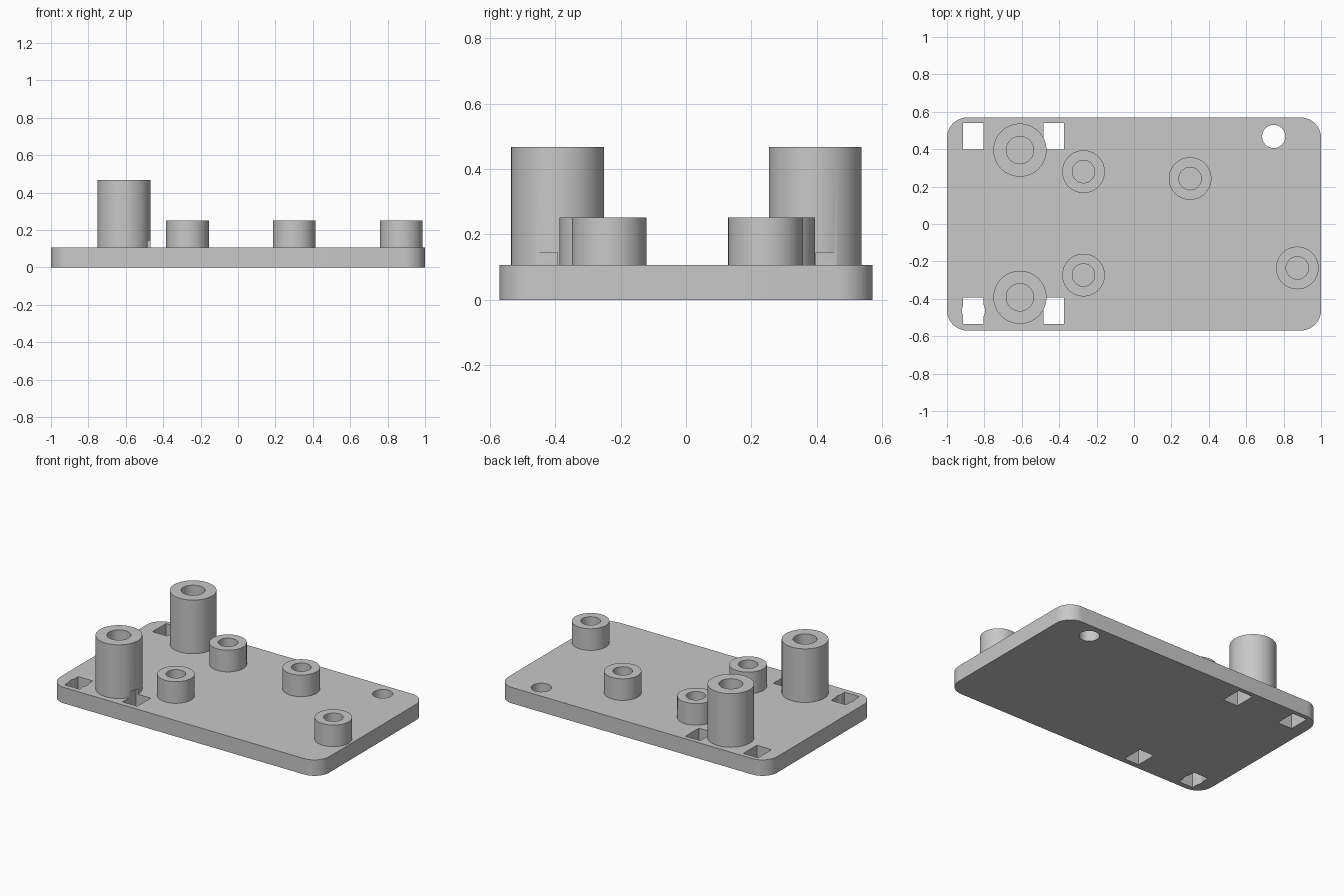
import bpy
import bmesh
from math import cos, sin, tau, radians
from mathutils import Matrix, Vector

cube = bpy.data.objects.get("Cube")
if cube:
    bpy.data.objects.remove(cube, do_unlink=True)

PLATE_TOP = 0.107
SLOT_TOP = 0.145
SEGMENTS = 64

grey = bpy.data.materials.new("light_grey")
grey.use_nodes = True
colour = (0.58, 0.58, 0.58, 1)
grey.diffuse_color = colour
next(n for n in grey.node_tree.nodes if n.type == 'BSDF_PRINCIPLED').inputs["Base Color"].default_value = colour


def make_object(name, bm):
    bmesh.ops.recalc_face_normals(bm, faces=bm.faces[:])
    mesh = bpy.data.meshes.new(name)
    bm.to_mesh(mesh)
    bm.free()
    mesh.materials.append(grey)
    obj = bpy.data.objects.new(name, mesh)
    bpy.context.collection.objects.link(obj)
    return obj


def box(name, x0, x1, y0, y1, z0, z1, corner=0):
    bm = bmesh.new()
    bmesh.ops.create_cube(bm, size=1)
    bmesh.ops.scale(bm, verts=bm.verts, vec=(x1 - x0, y1 - y0, z1 - z0))
    bmesh.ops.translate(bm, verts=bm.verts, vec=((x0 + x1) / 2, (y0 + y1) / 2, (z0 + z1) / 2))
    if corner:
        upright = [e for e in bm.edges
                   if abs(e.verts[0].co.z - e.verts[1].co.z) > 0.01]
        bmesh.ops.bevel(bm, geom=upright, offset=corner, segments=12,
                        profile=0.5, affect='EDGES')
    return make_object(name, bm)


def cylinder(name, x, y, radius, z0, z1):
    bm = bmesh.new()
    bmesh.ops.create_cone(bm, cap_ends=True, segments=SEGMENTS, radius1=radius,
                          radius2=radius, depth=z1 - z0,
                          matrix=Matrix.Translation((x, y, (z0 + z1) / 2)))
    return make_object(name, bm)


def tube(name, x, y, outer, inner, z0, z1):
    # Sweep a rectangular wall section around the post axis
    bm = bmesh.new()
    section = [(outer, z0), (outer, z1), (inner, z1), (inner, z0)]
    rings = []
    for i in range(SEGMENTS):
        a = tau * i / SEGMENTS
        rings.append([bm.verts.new(Vector((x + r * cos(a), y + r * sin(a), z)))
                      for r, z in section])
    for i, ring in enumerate(rings):
        after = rings[(i + 1) % SEGMENTS]
        for j in range(4):
            k = (j + 1) % 4
            bm.faces.new((ring[j], after[j], after[k], ring[k]))
    return make_object(name, bm)


def cut(target, cutter):
    mod = target.modifiers.new("cut", 'BOOLEAN')
    mod.operation = 'DIFFERENCE'
    mod.solver = 'EXACT'
    mod.object = cutter
    bpy.context.view_layer.update()
    result = bpy.data.meshes.new_from_object(
        target.evaluated_get(bpy.context.evaluated_depsgraph_get()))
    target.modifiers.clear()
    target.data = result


# Base plate with rounded corners
plate = box("base_plate", -1, 1, -0.57, 0.57, 0, PLATE_TOP, corner=0.11)

# Tall posts and short posts, each with a screw bore
tall = {side: tube(f"tall_post_{side}", -0.61, y, 0.142, 0.073, PLATE_TOP, 0.467)
        for side, y in (("back", 0.395), ("front", -0.392))}
shorts = [tube(f"short_post_{place}", x, y, 0.114, 0.06, PLATE_TOP, 0.252)
          for place, x, y in (("inner_back", -0.27, 0.28),
                              ("inner_front", -0.27, -0.273),
                              ("middle", 0.30, 0.243),
                              ("outer_front", 0.873, -0.235))]

# Rectangular slots; the inner ones also notch the feet of the tall posts
cutters = []
for side, y0, y1 in (("back", 0.397, 0.54), ("front", -0.535, -0.392)):
    for x0, x1 in ((-0.913, -0.804), (-0.484, -0.374)):
        slot = box("slot_cutter", x0, x1, y0, y1, -0.1, SLOT_TOP)
        cut(plate, slot)
        if x0 > -0.6:
            cut(tall[side], slot)
        cutters.append(slot)

# Round mounting holes, one of them overlapping a slot
for x, y in ((0.747, 0.468), (-0.858, -0.463)):
    hole = cylinder("hole_cutter", x, y, 0.062, -0.1, SLOT_TOP)
    cut(plate, hole)
    cutters.append(hole)

for c in cutters:
    bpy.data.objects.remove(c, do_unlink=True)

# Smooth round walls, keep edges sharp
for obj in [plate, *tall.values(), *shorts]:
    for poly in obj.data.polygons:
        poly.use_smooth = True
    obj.data.set_sharp_from_angle(angle=radians(30))
